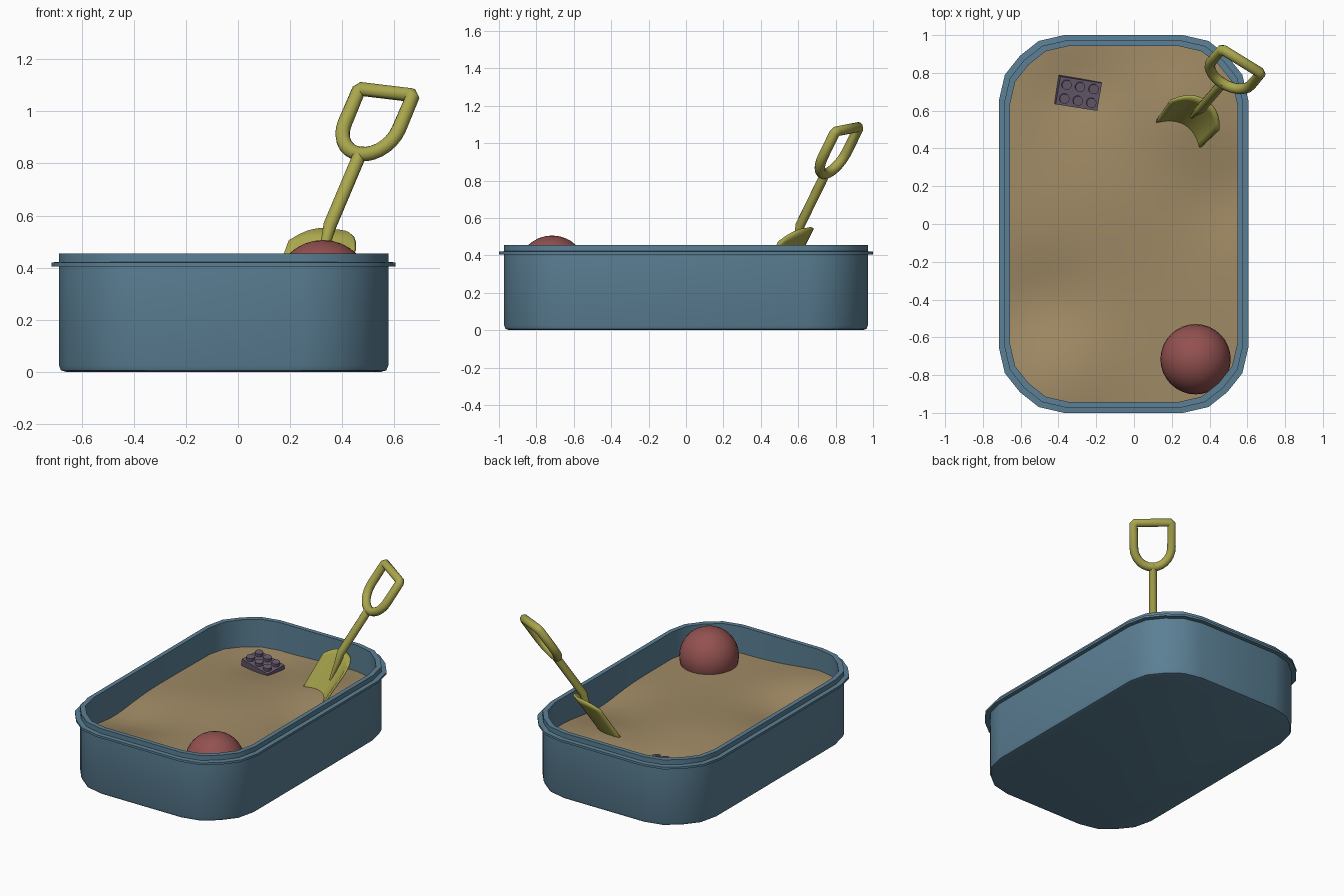
import bpy, bmesh, math
from mathutils import Vector, Matrix

if "Cube" in bpy.data.objects:
    bpy.data.objects.remove(bpy.data.objects["Cube"])


def material(name, rgb):
    m = bpy.data.materials.new(name)
    m.use_nodes = True
    m.diffuse_color = (*rgb, 1)
    m.node_tree.nodes["Principled BSDF"].inputs["Base Color"].default_value = (*rgb, 1)
    return m


blue = material("tub blue", (0.105, 0.215, 0.30))
tan = material("sand tan", (0.35, 0.255, 0.13))
red = material("ball red", (0.29, 0.083, 0.08))
olive = material("shovel yellow", (0.40, 0.385, 0.075))
purple = material("brick purple", (0.135, 0.105, 0.155))


def activate(ob):
    bpy.ops.object.select_all(action="DESELECT")
    ob.select_set(True)
    bpy.context.view_layer.objects.active = ob


def finish(name, bm, mat, smooth=None):
    bmesh.ops.recalc_face_normals(bm, faces=bm.faces)
    me = bpy.data.meshes.new(name)
    bm.to_mesh(me)
    bm.free()
    me.materials.append(mat)
    ob = bpy.data.objects.new(name, me)
    bpy.context.collection.objects.link(ob)
    if smooth:
        activate(ob)
        bpy.ops.object.shade_smooth_by_angle(angle=math.radians(smooth))
    return ob


# Rounded rectangle, inset by d from the widest outline
CX = -0.055
CORNER = [(0, 1), (0.09, 0.61), (0.32, 0.32), (0.61, 0.09), (1, 0)]


def outline(d):
    hx, hy, c = 0.66 - d, 1 - d, 0.345 - 0.6 * d
    pts = []
    for sx, sy in ((1, 1), (-1, 1), (-1, -1), (1, -1)):
        order = CORNER if sx * sy > 0 else CORNER[::-1]
        pts += [Vector((CX + sx * (hx - c * i), sy * (hy - c * j), 0)) for i, j in order]
    return pts


# Tub: rings lofted from the base, over the lip, down to the inner floor
bm = bmesh.new()
profile = [(0.055, 0), (0.035, 0.006), (0.028, 0.025), (0.028, 0.405), (0, 0.405),
           (0, 0.42), (0.028, 0.422), (0.028, 0.455), (0.058, 0.455), (0.058, 0.05)]
rings = [[bm.verts.new(p + Vector((0, 0, z))) for p in outline(d)] for d, z in profile]
for r, s in zip(rings, rings[1:]):
    for i in range(len(r)):
        j = (i + 1) % len(r)
        bm.faces.new((r[i], r[j], s[j], s[i]))
bm.faces.new(rings[0])
bm.faces.new(rings[-1])
finish("sandbox_tub", bm, blue, 35)


# Sand: wavy grid trimmed to the inside of the tub
def bump(x, y, cx, cy, w, h):
    return h * math.exp(-((x - cx) ** 2 + (y - cy) ** 2) / (w * w))


HILLS = [(-0.4, -0.85, 0.3, 0.045), (-0.5, -0.42, 0.25, -0.045), (-0.2, 0.1, 0.35, 0.025),
         (0.25, 0.6, 0.25, 0.03), (0.5, 0.15, 0.25, -0.035), (-0.3, 0.72, 0.2, -0.03)]
bm = bmesh.new()
bmesh.ops.create_grid(bm, x_segments=36, y_segments=52, size=1,
                      matrix=Matrix.Translation((CX, 0, 0)) @ Matrix.Diagonal((0.7, 1, 1, 1)))
edge = outline(0.057)
for p, q in zip(edge, edge[1:] + edge[:1]):
    bmesh.ops.bisect_plane(bm, geom=bm.verts[:] + bm.edges[:] + bm.faces[:], plane_co=p,
                           plane_no=(q - p).cross(Vector((0, 0, 1))), clear_outer=True)
for v in bm.verts:
    v.co.z = 0.272 + sum(bump(v.co.x, v.co.y, *h) for h in HILLS)
finish("sand", bm, tan, 60)

# Half buried ball
bm = bmesh.new()
bmesh.ops.create_uvsphere(bm, u_segments=32, v_segments=16, radius=0.186,
                          matrix=Matrix.Translation((0.326, -0.716, 0.32)))
finish("ball", bm, red, 40)

# Toy brick with two rows of three studs
bm = bmesh.new()
bmesh.ops.create_cube(bm, size=1, matrix=Matrix.Diagonal((0.225, 0.15, 0.09, 1)))
for i in (-1, 0, 1):
    for j in (-1, 1):
        bmesh.ops.create_cone(bm, cap_ends=True, segments=16, radius1=0.026, radius2=0.026, depth=0.03,
                              matrix=Matrix.Translation((i * 0.073, j * 0.037, 0.052)))
brick = finish("toy_brick", bm, purple, 30)
brick.location = (-0.298, 0.695, 0.25)
brick.rotation_euler = (math.radians(5), math.radians(8), math.radians(-9))

# Shovel frame: u across, t along the shaft, n out of the scoop
base = Vector((0.335, 0.59, 0.52))
along = Vector((0.355, 0.412, 0.84)).normalized()
facing = Vector((0.84, -0.53, -0.12)).cross(along).normalized()
across = along.cross(facing)


def place(u, t, n=0):
    return base + across * u + along * t + facing * n


def tube(name, points, radius, cyclic):
    cu = bpy.data.curves.new(name, "CURVE")
    cu.dimensions = "3D"
    cu.bevel_depth = radius
    cu.bevel_resolution = 4
    cu.use_fill_caps = True
    sp = cu.splines.new("POLY")
    sp.points.add(len(points) - 1)
    for pt, (co, r) in zip(sp.points, points):
        pt.co = (*co, 1)
        pt.radius = r
    sp.use_cyclic_u = cyclic
    cu.materials.append(olive)
    ob = bpy.data.objects.new(name, cu)
    bpy.context.collection.objects.link(ob)
    activate(ob)
    bpy.ops.object.convert(target="MESH")
    bpy.ops.object.shade_smooth_by_angle(angle=math.radians(50))


# Shaft tapering into the scoop
tube("shovel_shaft", [(place(0, -0.14, -0.045), 0.3), (place(0, -0.02, -0.02), 0.75),
                      (place(0, 0.05), 1), (place(0, 0.39), 1)], 0.026, False)

# D-shaped grip: flat top bar, straight sides, round bottom
half, top = 0.122, 0.66
grip = [(half - 0.012, top), (half, top - 0.012)]
grip += [(half * math.cos(a), top - 0.155 - half * 1.05 * math.sin(a))
         for a in (math.pi * k / 14 for k in range(15))]
grip += [(-half, top - 0.012), (0.012 - half, top)]
tube("shovel_grip", [(place(u, t), 1) for u, t in grip], 0.028, True)

# Curved scoop with rounded shoulders
bm = bmesh.new()
COLS, ROWS = 12, 8
rows = []
for j in range(ROWS + 1):
    row = []
    for i in range(COLS + 1):
        s = 2 * i / COLS - 1
        k = j / ROWS
        t_top = 0.06 - 0.1 * abs(s) ** 3
        t_end = -0.33 + 0.04 * s * s
        width = 0.15 - 0.015 * k
        row.append(bm.verts.new(place(s * width, t_top + (t_end - t_top) * k, 0.05 * s * s - 0.05)))
    rows.append(row)
for r, s in zip(rows, rows[1:]):
    for i in range(COLS):
        bm.faces.new((r[i], r[i + 1], s[i + 1], s[i]))
scoop = finish("shovel_scoop", bm, olive, 50)
solid = scoop.modifiers.new("thickness", "SOLIDIFY")
solid.thickness = 0.014
solid.offset = 0
